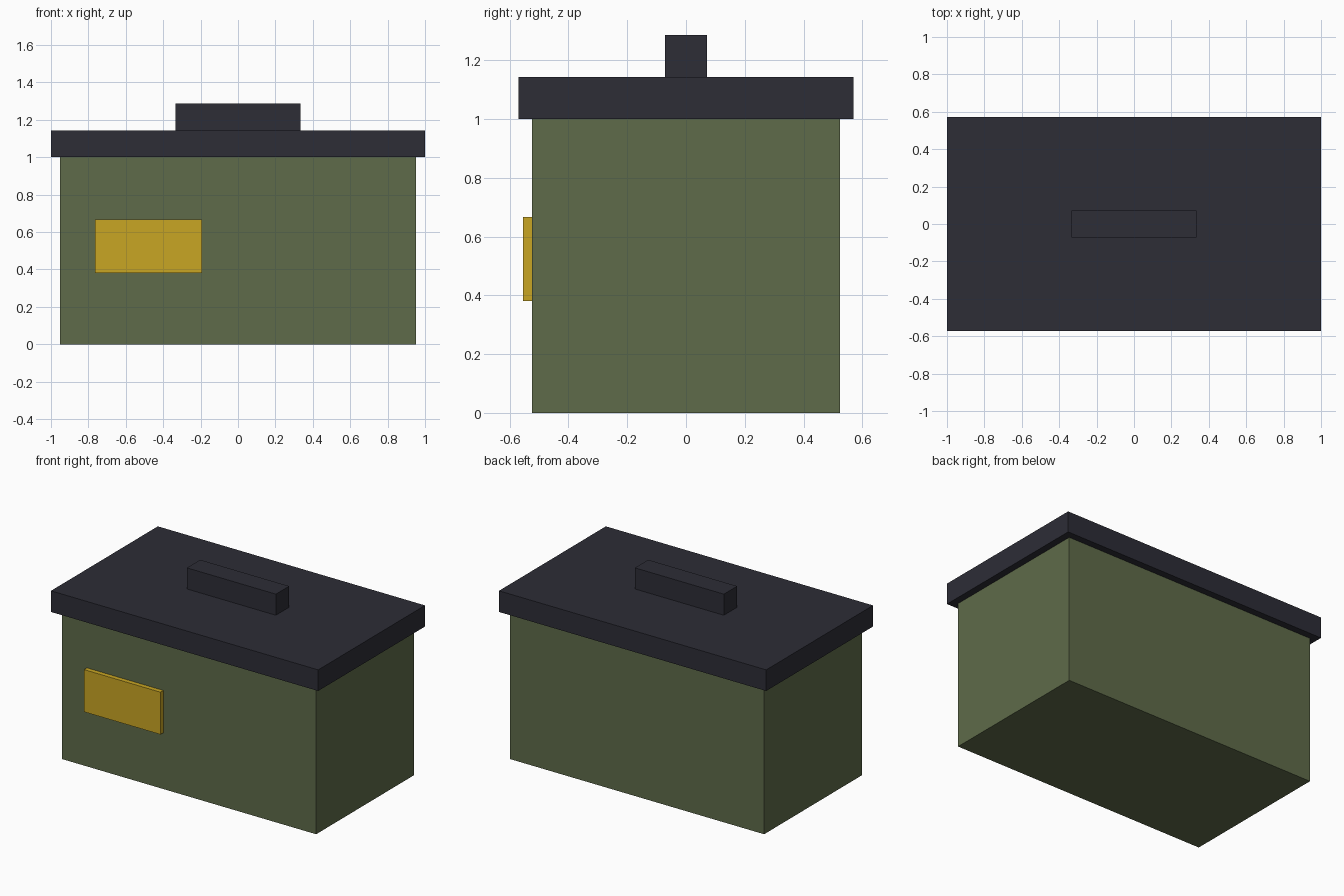
import bpy

cube = bpy.data.objects.get("Cube")
if cube:
    bpy.data.objects.remove(cube, do_unlink=True)


def make_material(name, rgb):
    mat = bpy.data.materials.new(name)
    mat.use_nodes = True
    mat.diffuse_color = (*rgb, 1)
    mat.node_tree.nodes["Principled BSDF"].inputs["Base Color"].default_value = (*rgb, 1)
    return mat


def make_box(name, low, high, mat):
    """Box between two opposite corners."""
    centre = [(a + b) / 2 for a, b in zip(low, high)]
    bpy.ops.mesh.primitive_cube_add(size=1, location=centre)
    obj = bpy.context.object
    obj.name = name
    obj.scale = [b - a for a, b in zip(low, high)]
    bpy.ops.object.transform_apply(location=False, rotation=False, scale=True)
    obj.data.materials.append(mat)
    return obj


green = make_material("olive green", (0.114, 0.147, 0.068))
dark = make_material("dark slate", (0.026, 0.026, 0.037))
yellow = make_material("mustard yellow", (0.584, 0.381, 0.017))

# Container, overhanging lid and its grip
make_box("box_body", (-0.952, -0.524, 0), (0.952, 0.524, 1), green)
make_box("lid", (-1, -0.571, 1), (1, 0.571, 1.143), dark)
make_box("lid_handle", (-0.333, -0.071, 1.143), (0.333, 0.071, 1.286), dark)

# Raised plate on the front, off to the right side
make_box("front_plate", (-0.764, -0.555, 0.381), (-0.192, -0.52, 0.667), yellow)
